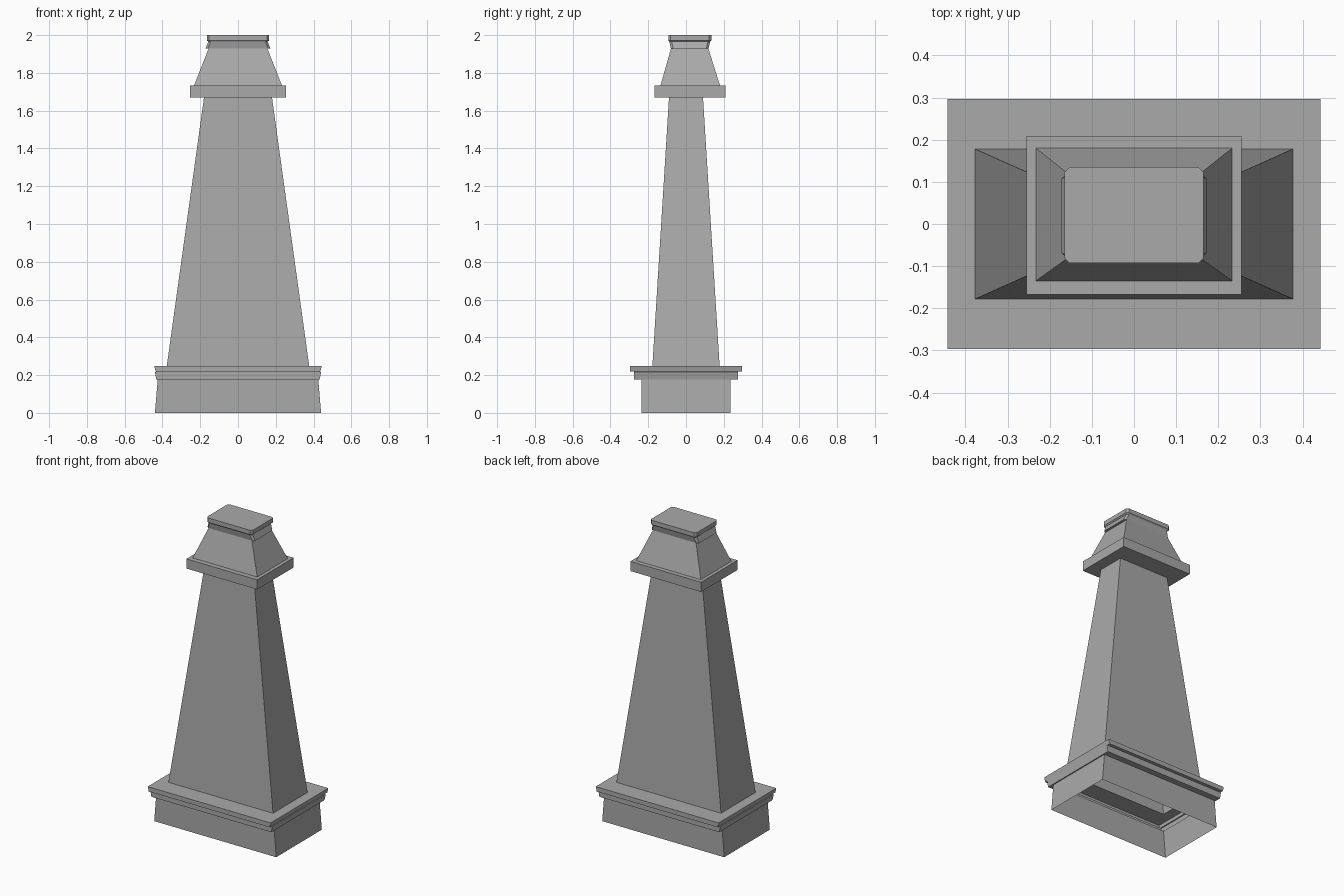
import bpy

if "Cube" in bpy.data.objects:
    bpy.data.objects.remove(bpy.data.objects["Cube"])

grey = bpy.data.materials.new("stone_grey")
grey.diffuse_color = (0.4, 0.4, 0.4, 1)
grey.use_nodes = True
grey.node_tree.nodes["Principled BSDF"].inputs["Base Color"].default_value = grey.diffuse_color


def ring(hx, y0, y1, z, c=0.0):
    """Rectangle at height z, counter-clockwise, optional corner cut c."""
    if c == 0:
        return [(-hx, y0, z), (hx, y0, z), (hx, y1, z), (-hx, y1, z)]
    return [(-hx + c, y0, z), (hx - c, y0, z), (hx, y0 + c, z), (hx, y1 - c, z),
            (hx - c, y1, z), (-hx + c, y1, z), (-hx, y1 - c, z), (-hx, y0 + c, z)]


def loft(name, rings, cap_top=False):
    """Skin a stack of rings into an open-bottomed shell."""
    n = len(rings[0])
    verts = [v for r in rings for v in r]
    faces = []
    for k in range(len(rings) - 1):
        for i in range(n):
            j = (i + 1) % n
            faces.append((k * n + i, k * n + j, (k + 1) * n + j, (k + 1) * n + i))
    if cap_top:
        faces.append(tuple(range((len(rings) - 1) * n, len(rings) * n)))
    me = bpy.data.meshes.new(name)
    me.from_pydata(verts, [], faces)
    me.materials.append(grey)
    ob = bpy.data.objects.new(name, me)
    bpy.context.collection.objects.link(ob)
    return ob


# hollow plinth with two stepped mouldings
loft("plinth", [
    ring(0.440, -0.235, 0.235, 0.0),
    ring(0.425, -0.235, 0.235, 0.176),
    ring(0.432, -0.275, 0.275, 0.176),
    ring(0.440, -0.275, 0.275, 0.216),
    ring(0.434, -0.275, 0.275, 0.218),
    ring(0.436, -0.297, 0.297, 0.218),
    ring(0.443, -0.297, 0.297, 0.248),
    ring(0.377, -0.178, 0.178, 0.248),
])

# tapered shaft
loft("shaft", [
    ring(0.377, -0.178, 0.178, 0.248),
    ring(0.180, -0.090, 0.090, 1.67),
])

# collar slab and sloped hood above it
loft("collar_and_hood", [
    ring(0.180, -0.090, 0.090, 1.67),
    ring(0.255, -0.167, 0.209, 1.67),
    ring(0.255, -0.167, 0.209, 1.733),
    ring(0.233, -0.135, 0.180, 1.733),
    ring(0.156, -0.080, 0.119, 1.928),
])

# crown block with cut corners and a waist
loft("crown", [
    ring(0.156, -0.080, 0.119, 1.928, 0.012),
    ring(0.172, -0.080, 0.119, 1.928, 0.012),
    ring(0.157, -0.088, 0.128, 1.965, 0.012),
    ring(0.165, -0.093, 0.135, 1.972, 0.012),
    ring(0.165, -0.093, 0.135, 2.0, 0.012),
], cap_top=True)
